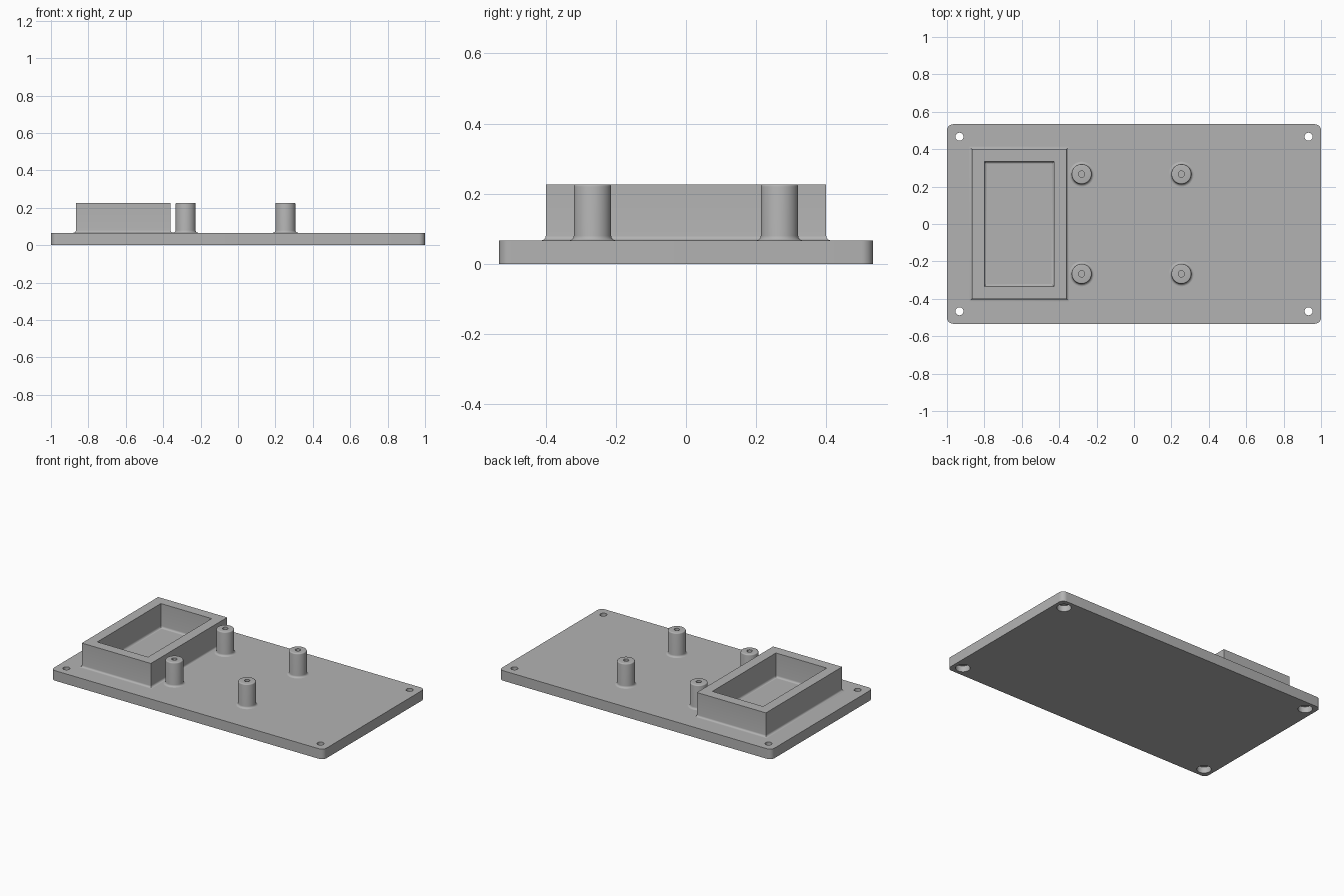
import bpy, bmesh, math

if "Cube" in bpy.data.objects:
    bpy.data.objects.remove(bpy.data.objects["Cube"])

MM = 2 / 150                      # the plate is 150 x 80 x 5 units long
TOP, HIGH = 5 * MM, 17 * MM       # plate top, top of tray and posts

grey = bpy.data.materials.new("light grey")
grey.diffuse_color = (0.45, 0.45, 0.45, 1)
grey.use_nodes = True
grey.node_tree.nodes["Principled BSDF"].inputs["Base Color"].default_value = grey.diffuse_color


def finish(bm, name):
    mesh = bpy.data.meshes.new(name)
    bm.to_mesh(mesh)
    bm.free()
    mesh.materials.append(grey)
    ob = bpy.data.objects.new(name, mesh)
    bpy.context.collection.objects.link(ob)
    return ob


def smooth(ob):
    bpy.ops.object.select_all(action='DESELECT')
    ob.select_set(True)
    bpy.context.view_layer.objects.active = ob
    bpy.ops.object.shade_smooth_by_angle(angle=math.radians(30))


def loft(bm, rings, cap_start=False, cap_end=False):
    """Skin counter-clockwise rings of points, in order."""
    loops = [[bm.verts.new(p) for p in r] for r in rings]
    for a, b in zip(loops, loops[1:]):
        for i in range(len(a)):
            j = (i + 1) % len(a)
            bm.faces.new((a[i], a[j], b[j], b[i]))
    if cap_start:
        bm.faces.new(loops[0][::-1])
    if cap_end:
        bm.faces.new(loops[-1])


def circle(x, y, r, z, n=48):
    return [(x + r * math.cos(2 * math.pi * i / n),
             y + r * math.sin(2 * math.pi * i / n), z) for i in range(n)]


def rect(x, y, hx, hy, z):
    return [(x - hx, y - hy, z), (x + hx, y - hy, z),
            (x + hx, y + hy, z), (x - hx, y + hy, z)]


def base_fillet(r, steps=5):
    """(outward offset, height) points of a concave fillet, floor to wall."""
    return [(r * (1 - math.sin(t)), r * (1 - math.cos(t)))
            for t in (math.pi / 2 * i / steps for i in range(steps + 1))]


# Base plate with rounded corners
def plate_outline(z, r=2.5 * MM, n=8):
    pts = []
    for k, (sx, sy) in enumerate([(1, 1), (-1, 1), (-1, -1), (1, -1)]):
        for i in range(n + 1):
            a = math.pi / 2 * (k + i / n)
            pts.append((sx * (75 * MM - r) + r * math.cos(a),
                        sy * (40 * MM - r) + r * math.sin(a), z))
    return pts


bm = bmesh.new()
loft(bm, [plate_outline(0), plate_outline(TOP)], True, True)
plate = finish(bm, "base_plate")

# Corner screw holes, counterbored from below
bm = bmesh.new()
for sx in (-1, 1):
    for sy in (-1, 1):
        x, y = sx * 70 * MM, sy * 35 * MM
        profile = [(3.25, -1), (3.25, 3), (1.6, 3), (1.6, 6)]
        loft(bm, [circle(x, y, r * MM, z * MM) for r, z in profile], True, True)
cutter = finish(bm, "screw_hole_cutter")
cutter.hide_render = True
mod = plate.modifiers.new("screw holes", 'BOOLEAN')
mod.operation, mod.solver, mod.object = 'DIFFERENCE', 'EXACT', cutter
bpy.context.view_layer.objects.active = plate
bpy.ops.object.modifier_apply(modifier=mod.name)
bpy.data.objects.remove(cutter)
smooth(plate)

# Open rectangular tray with filleted foot inside and out
fillet = base_fillet(MM)
cx, hx, hy, wall = -46 * MM, 19 * MM, 30 * MM, 5 * MM
section = [(d, TOP + z) for d, z in fillet] + [(0, HIGH), (-wall, HIGH)]
section += [(-wall - d, TOP + z) for d, z in reversed(fillet)]
bm = bmesh.new()
loft(bm, [rect(cx, 0, hx + d, hy + d, z) for d, z in section])
smooth(finish(bm, "tray_wall"))

# Four standoff posts with blind screw holes
R, edge, hole = 4 * MM, 0.5 * MM, 1.25 * MM
profile = [(R + d, TOP + z) for d, z in fillet]
for i in range(5):
    t = math.pi / 2 * i / 4
    profile.append((R - edge + edge * math.cos(t), HIGH - edge + edge * math.sin(t)))
profile += [(hole, HIGH), (hole, HIGH - 10 * MM)]
for x, side in ((-21, "left"), (19, "right")):
    for y, depth in ((-20, "front"), (20, "back")):
        bm = bmesh.new()
        loft(bm, [circle(x * MM, y * MM, r, z) for r, z in profile], cap_end=True)
        smooth(finish(bm, f"standoff_post_{depth}_{side}"))
